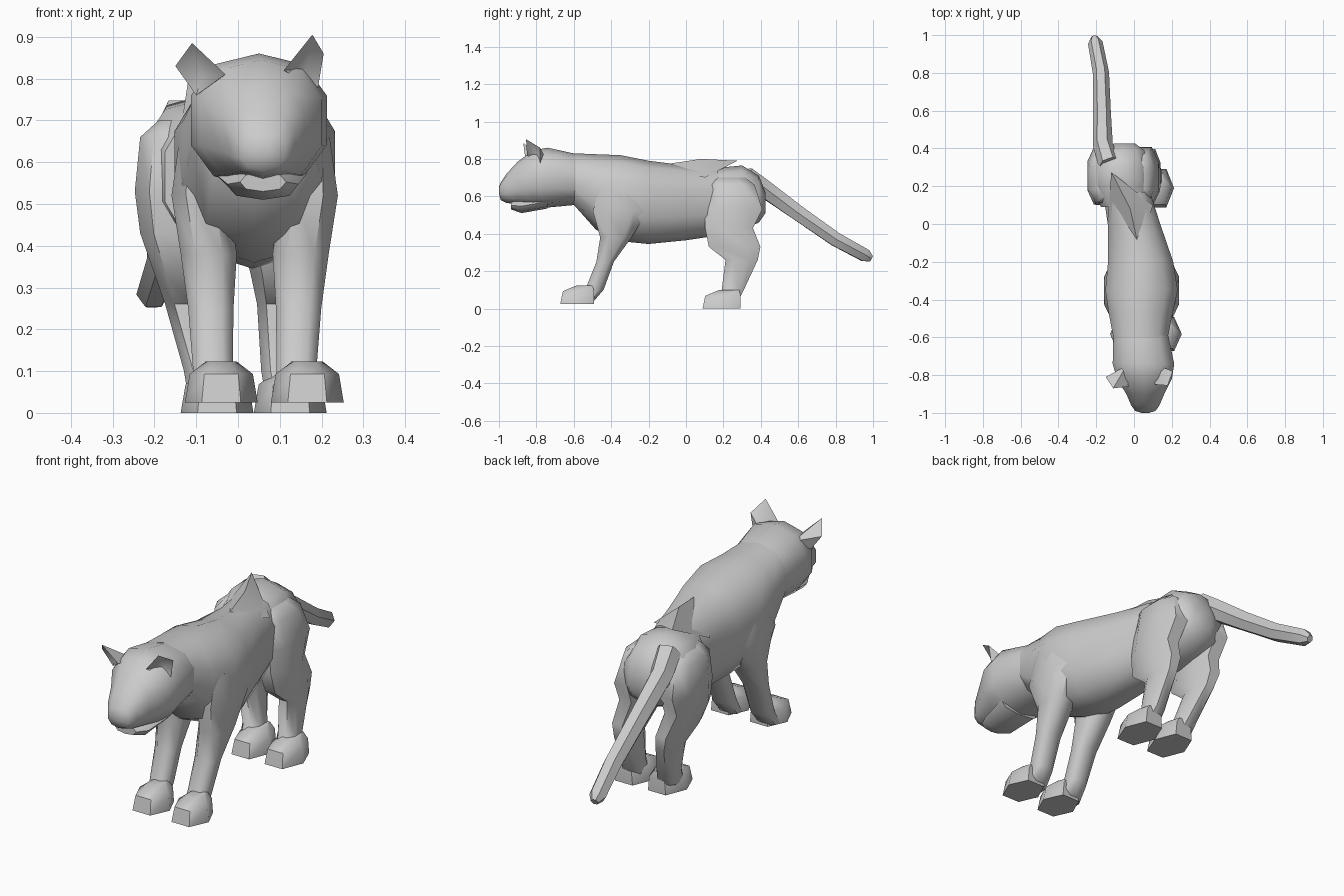
import bpy, bmesh, math
from mathutils import Vector

SMOOTH = math.radians(50)


def finish(name, bm):
    bmesh.ops.recalc_face_normals(bm, faces=bm.faces)
    me = bpy.data.meshes.new(name)
    bm.to_mesh(me)
    bm.free()
    ob = bpy.data.objects.new(name, me)
    bpy.context.collection.objects.link(ob)
    bpy.ops.object.select_all(action='DESELECT')
    ob.select_set(True)
    bpy.context.view_layer.objects.active = ob
    bpy.ops.object.shade_smooth_by_angle(angle=SMOOTH)
    return ob


def loft(name, rings):
    """Skin a list of equal-length point rings and cap both ends."""
    bm = bmesh.new()
    vs = [[bm.verts.new(p) for p in r] for r in rings]
    n = len(vs[0])
    for a, b in zip(vs, vs[1:]):
        for i in range(n):
            j = (i + 1) % n
            bm.faces.new((a[i], a[j], b[j], b[i]))
    bm.faces.new(vs[0])
    bm.faces.new(vs[-1])
    return finish(name, bm)


def oval(n, turn=0.0, power=0.85):
    out = []
    for i in range(n):
        t = 2 * math.pi * i / n + turn
        c, s = math.cos(t), math.sin(t)
        out.append((math.copysign(abs(c) ** power, c), math.copysign(abs(s) ** power, s)))
    return out


def along_y(name, rows, n=10, turn=math.pi / 2):
    """Rows: y, centre x, low z, high z, half width."""
    loft(name, [[(cx + u * hw, y, (lo + hi) / 2 + v * (hi - lo) / 2) for u, v in oval(n, turn)]
                for y, cx, lo, hi, hw in rows])


def along_z(name, rows, n=8, turn=math.pi / 8, power=0.8):
    """Rows: z, centre x, half width, front y, back y."""
    loft(name, [[(cx + u * hw * 1.05, (f + b) / 2 + v * (b - f) / 2 * 1.05, z)
                 for u, v in oval(n, turn, power)] for z, cx, hw, f, b in rows])


# torso, curving sideways towards the hips
along_y("torso", [
    (-0.60, 0.035, 0.555, 0.83, 0.15), (-0.48, 0.035, 0.42, 0.825, 0.175),
    (-0.35, 0.04, 0.36, 0.82, 0.20), (-0.20, 0.035, 0.345, 0.79, 0.18),
    (0.00, 0.0, 0.365, 0.765, 0.145), (0.17, -0.04, 0.39, 0.755, 0.13)])
along_y("pelvis", [
    (0.09, -0.04, 0.40, 0.73, 0.14), (0.20, -0.07, 0.40, 0.755, 0.165),
    (0.30, -0.07, 0.42, 0.765, 0.155), (0.39, -0.065, 0.46, 0.71, 0.125),
    (0.425, -0.05, 0.51, 0.62, 0.06)])

# raised angular ridge over the hips
bm = bmesh.new()
front, left, peak, right, mid = [bm.verts.new(p) for p in (
    (0.03, -0.15, 0.765), (-0.14, 0.02, 0.66), (-0.12, 0.275, 0.79),
    (0.10, 0.10, 0.70), (-0.02, 0.08, 0.80))]
ring = [front, left, peak, right]
for i in range(4):
    bm.faces.new((ring[i], ring[(i + 1) % 4], mid))
finish("hip_ridge", bm)

# head with short wide muzzle, and lower jaw
along_y("head", [
    (-0.58, 0.035, 0.555, 0.825, 0.15), (-0.74, 0.05, 0.54, 0.86, 0.17),
    (-0.82, 0.055, 0.545, 0.845, 0.152), (-0.90, 0.06, 0.555, 0.785, 0.105),
    (-0.96, 0.06, 0.565, 0.72, 0.078), (-0.99, 0.06, 0.58, 0.675, 0.056),
    (-1.00, 0.06, 0.615, 0.65, 0.02)])
along_y("lower_jaw", [
    (-0.74, 0.055, 0.535, 0.61, 0.11), (-0.88, 0.06, 0.51, 0.585, 0.085),
    (-0.935, 0.06, 0.53, 0.575, 0.055)], n=8)


# ears: cupped pyramids with a hollow front
def ear(name, base, tip):
    bm = bmesh.new()
    b = [bm.verts.new(p) for p in base]
    t = [bm.verts.new(p) for p in tip]
    ctr = sum((Vector(p) for p in base + tip), Vector()) / 5
    hollow = bm.verts.new(ctr + Vector((0, 0.015, -0.01)))
    loop = [b[0], b[1], t[1], t[0]]
    for i in range(4):
        bm.faces.new((loop[i], loop[(i + 1) % 4], hollow))
        bm.faces.new((loop[(i + 1) % 4], loop[i], b[2]))
    finish(name, bm)


ear("left_ear", [(-0.03, -0.86, 0.81), (-0.10, -0.80, 0.76), (-0.04, -0.75, 0.80)],
    [(-0.11, -0.87, 0.885), (-0.15, -0.81, 0.83)])
ear("right_ear", [(0.11, -0.85, 0.82), (0.19, -0.78, 0.77), (0.13, -0.75, 0.80)],
    [(0.178, -0.855, 0.905), (0.205, -0.78, 0.86)])


# paws: sloping rounded blocks
def paw(name, cx, y0, y1, z0):
    along_z(name, [(z0, cx, 0.083, y0, y1), (z0 + 0.068, cx, 0.072, y0 + 0.015, y1),
                   (z0 + 0.098, cx, 0.035, y0 + 0.09, y1 - 0.01)], 6, 0.0, 0.9)


# front legs
for side, s in (("left", -1), ("right", 1)):
    X = lambda d: 0.04 + s * d
    along_z(side + "_front_leg", [
        (0.66, X(0.145), 0.035, -0.46, -0.28), (0.52, X(0.13), 0.07, -0.50, -0.205),
        (0.38, X(0.11), 0.068, -0.46, -0.29), (0.25, X(0.105), 0.055, -0.48, -0.385),
        (0.10, X(0.10), 0.048, -0.54, -0.44), (0.03, X(0.10), 0.05, -0.57, -0.50)])
    paw(side + "_front_paw", 0.063 + s * 0.103, -0.68, -0.485, 0.025)

# hind legs: shared side profile, different sideways swing
profile = [(0.70, 0.14, 0.32), (0.66, 0.11, 0.37), (0.53, 0.10, 0.41), (0.43, 0.10, 0.36),
           (0.33, 0.12, 0.40), (0.26, 0.21, 0.385), (0.10, 0.19, 0.31), (0.04, 0.15, 0.28)]
half = [0.03, 0.065, 0.07, 0.065, 0.055, 0.045, 0.045, 0.05]
swing = {"left": [-0.16, -0.17, -0.178, -0.17, -0.145, -0.13, -0.085, -0.07],
         "right": [0.03, 0.04, 0.06, 0.07, 0.085, 0.09, 0.10, 0.115]}
for side, xs in swing.items():
    along_z(side + "_hind_leg", [(z, x, h, f, b) for (z, f, b), x, h in zip(profile, xs, half)])
    paw(side + "_hind_paw", {"left": -0.05, "right": 0.125}[side], 0.08, 0.30, 0.0)

# tail: tapered hexagonal tube along a path
path = [Vector(p) for p in ((-0.13, 0.32, 0.705), (-0.165, 0.42, 0.64), (-0.17, 0.60, 0.51),
                            (-0.175, 0.80, 0.37), (-0.205, 0.96, 0.283), (-0.21, 0.99, 0.266))]
rad = [0.058, 0.053, 0.047, 0.043, 0.039, 0.018]
rings = []
for i, p in enumerate(path):
    d = (path[min(i + 1, 5)] - path[max(i - 1, 0)]).normalized()
    a = d.cross(Vector((0, 0, 1))).normalized()
    b = a.cross(d)
    rings.append([p + rad[i] * (u * a + v * b) for u, v in oval(6, 0.0, 1.0)])
loft("tail", rings)
